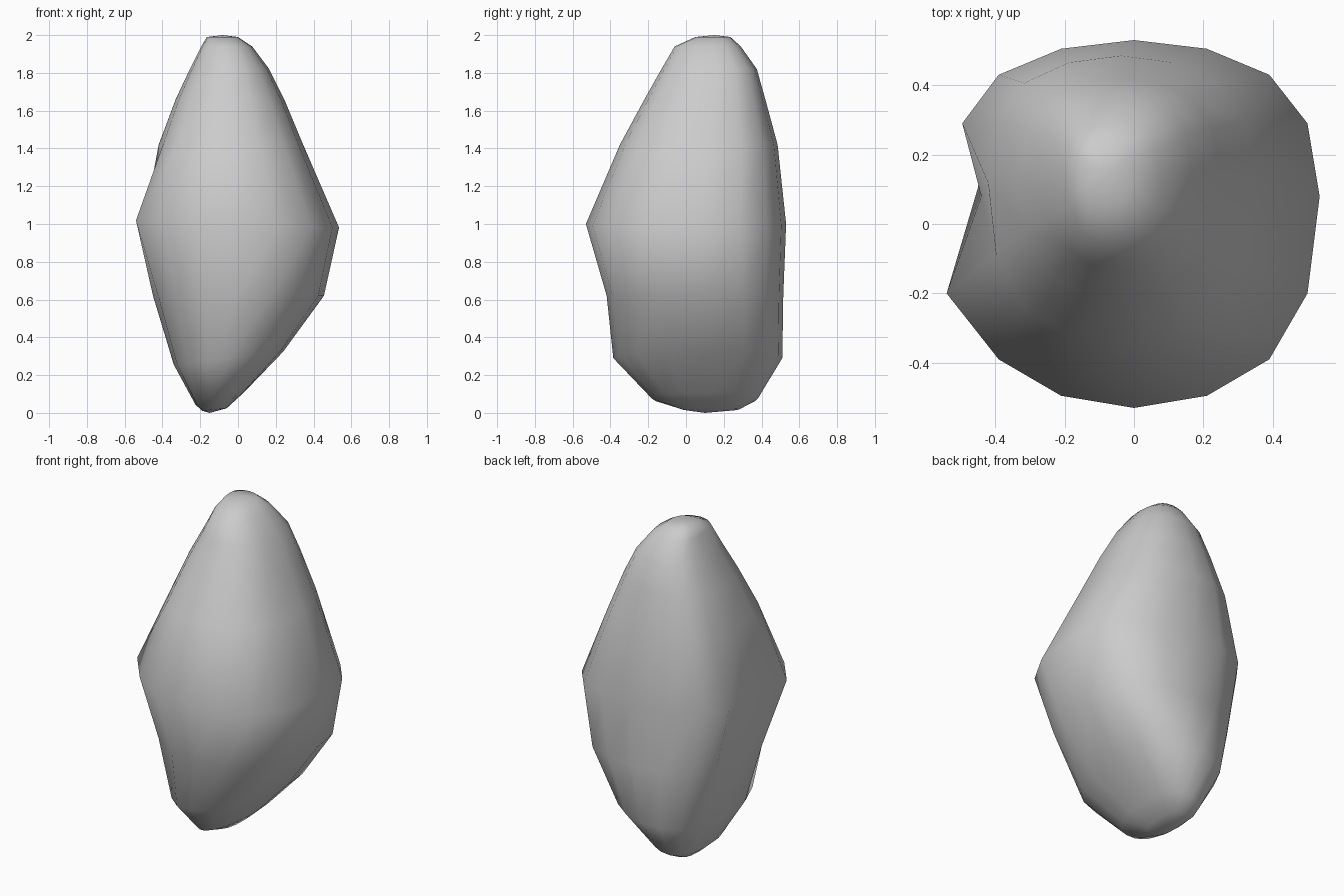
import bpy, bmesh

if "Cube" in bpy.data.objects:
    bpy.data.objects.remove(bpy.data.objects["Cube"])

# Widest outline of the stone, with a shallow dent on the left side
waist = [(.535, .08), (.5, .29), (.39, .43), (.21, .505), (0, .53), (-.21, .505),
         (-.39, .43), (-.495, .29), (-.44, .08), (-.54, -.2), (-.39, -.39),
         (-.21, -.495), (0, -.53), (.21, -.495), (.39, -.39), (.5, -.2)]

# Undented outline scaled to -1..1, used by all other levels
unit = [(x / .535, y / .53) for x, y in waist]
unit[8], unit[9] = (-1, .12), (-.94, -.38)

# Levels: height, tilt along x, x range, y range
levels = [(.018, .1, -.19, -.06, -.02, .28),
          (.075, .25, -.225, .03, -.18, .38),
          (.29, .12, -.34, .24, -.385, .51),
          (.62, 0, -.45, .455, -.42, .515),
          (1.0, -.035, None, None, None, None),
          (1.42, 0, -.42, .345, -.35, .485),
          (1.66, 0, -.33, .245, -.22, .42),
          (1.82, 0, -.255, .165, -.13, .375),
          (1.94, 0, -.195, .075, -.06, .29),
          (1.99, 0, -.165, .0, .05, .235)]

bm = bmesh.new()


def ring(z, tilt, x0, x1, y0, y1):
    if x0 is None:
        pts = waist
    else:
        cx, cy = (x0 + x1) / 2, (y0 + y1) / 2
        pts = [(cx + u * (x1 - x0) / 2, cy + v * (y1 - y0) / 2) for u, v in unit]
        return [bm.verts.new((x, y, z + tilt * (x - cx))) for x, y in pts]
    return [bm.verts.new((x, y, z + tilt * x)) for x, y in pts]


rings = [ring(*lv) for lv in levels]
for a, b in zip(rings, rings[1:]):
    for i in range(16):
        j = (i + 1) % 16
        bm.faces.new((a[i], a[j], b[j], b[i]))

# Blunt bottom and top
low = bm.verts.new((-.15, .1, 0))
high = bm.verts.new((-.08, .15, 2))
for i in range(16):
    j = (i + 1) % 16
    bm.faces.new((rings[0][j], rings[0][i], low))
    bm.faces.new((rings[-1][i], rings[-1][j], high))

for v in bm.verts:
    v.co.z = max(v.co.z, 0)
bmesh.ops.recalc_face_normals(bm, faces=bm.faces)
for f in bm.faces:
    f.smooth = True

mesh = bpy.data.meshes.new("stone")
bm.to_mesh(mesh)
bm.free()
stone = bpy.data.objects.new("stone", mesh)
bpy.context.collection.objects.link(stone)
